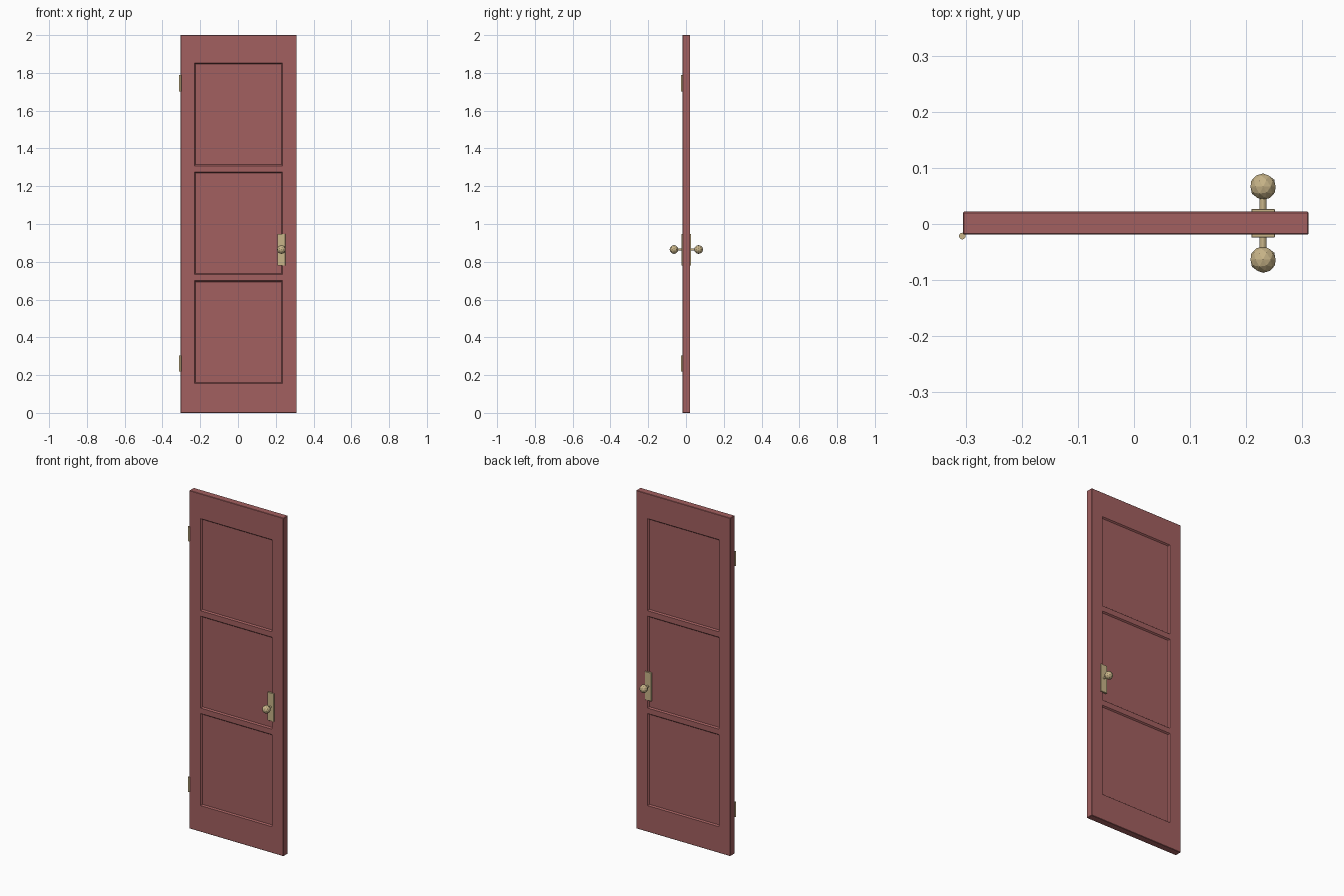
import bpy, bmesh
from mathutils import Matrix, Vector

cube = bpy.data.objects.get("Cube")
if cube:
    bpy.data.objects.remove(cube, do_unlink=True)


def material(name, rgb):
    mat = bpy.data.materials.new(name)
    mat.use_nodes = True
    color = (*rgb, 1)
    mat.diffuse_color = color
    mat.node_tree.nodes["Principled BSDF"].inputs["Base Color"].default_value = color
    return mat


red = material("dusty_red_paint", (0.36, 0.115, 0.115))
brass = material("aged_brass", (0.58, 0.46, 0.25))


def finish(name, bm, mat):
    mesh = bpy.data.meshes.new(name)
    bmesh.ops.recalc_face_normals(bm, faces=bm.faces)
    bm.to_mesh(mesh)
    bm.free()
    mesh.materials.append(mat)
    obj = bpy.data.objects.new(name, mesh)
    bpy.context.collection.objects.link(obj)
    return obj


def box(low, high, bevel):
    bm = bmesh.new()
    low, high = Vector(low), Vector(high)
    bmesh.ops.create_cube(bm, size=1, matrix=Matrix.Translation((low + high) / 2)
                          @ Matrix.Diagonal((*(high - low), 1)))
    bmesh.ops.bevel(bm, geom=bm.edges[:], offset=bevel, segments=1, affect='EDGES')
    return bm


def rod(name, radius, length, matrix, sides):
    bm = bmesh.new()
    bmesh.ops.create_cone(bm, cap_ends=True, segments=sides, radius1=radius,
                          radius2=radius, depth=length, matrix=matrix)
    return finish(name, bm, brass)


# Door slab, cut along the panel borders
LEFT, RIGHT = -0.231, 0.236
PANELS = [(0.155, 0.70), (0.732, 1.276), (1.308, 1.853)]
bm = box((-0.305, -0.019, 0), (0.311, 0.022, 2), 0.002)
cuts = [((x, 0, 0), (1, 0, 0)) for x in (LEFT, RIGHT)]
cuts += [((0, 0, z), (0, 0, 1)) for pair in PANELS for z in pair]
for point, normal in cuts:
    bmesh.ops.bisect_plane(bm, geom=bm.verts[:] + bm.edges[:] + bm.faces[:],
                           plane_co=point, plane_no=normal)


# Three recessed panels with sloping rims on each side
def is_panel(face):
    c = face.calc_center_median()
    return (abs(face.normal.y) > 0.9 and LEFT < c.x < RIGHT
            and any(a < c.z < b for a, b in PANELS))


bm.normal_update()
panels = [f for f in bm.faces if is_panel(f)]
bmesh.ops.inset_individual(bm, faces=panels, thickness=0.009, depth=-0.008)
finish("door_slab", bm, red)

# Handle set on both faces
KNOB_X, KNOB_Z = 0.23, 0.865
for side, surface, sign in (("front", -0.019, -1), ("back", 0.022, 1)):
    ys = sorted((surface - sign * 0.006, surface + sign * 0.005))
    plate = box((KNOB_X - 0.021, ys[0], 0.78), (KNOB_X + 0.021, ys[1], 0.947), 0.001)
    finish(side + "_handle_plate", plate, brass)

    turn = Matrix.Rotation(1.5708, 4, 'X')
    rod(side + "_knob_stem", 0.006, 0.03,
        Matrix.Translation((KNOB_X, surface + sign * 0.016, KNOB_Z)) @ turn, 12)

    bm = bmesh.new()
    bmesh.ops.create_icosphere(bm, subdivisions=2, radius=0.0235, matrix=Matrix.Translation(
        (KNOB_X, surface + sign * 0.0445, KNOB_Z)) @ turn)
    finish(side + "_knob", bm, brass)

# Hinge barrels
for name, z in (("lower_hinge", 0.262), ("upper_hinge", 1.745)):
    rod(name, 0.006, 0.086, Matrix.Translation((-0.306, -0.0215, z)), 12)
